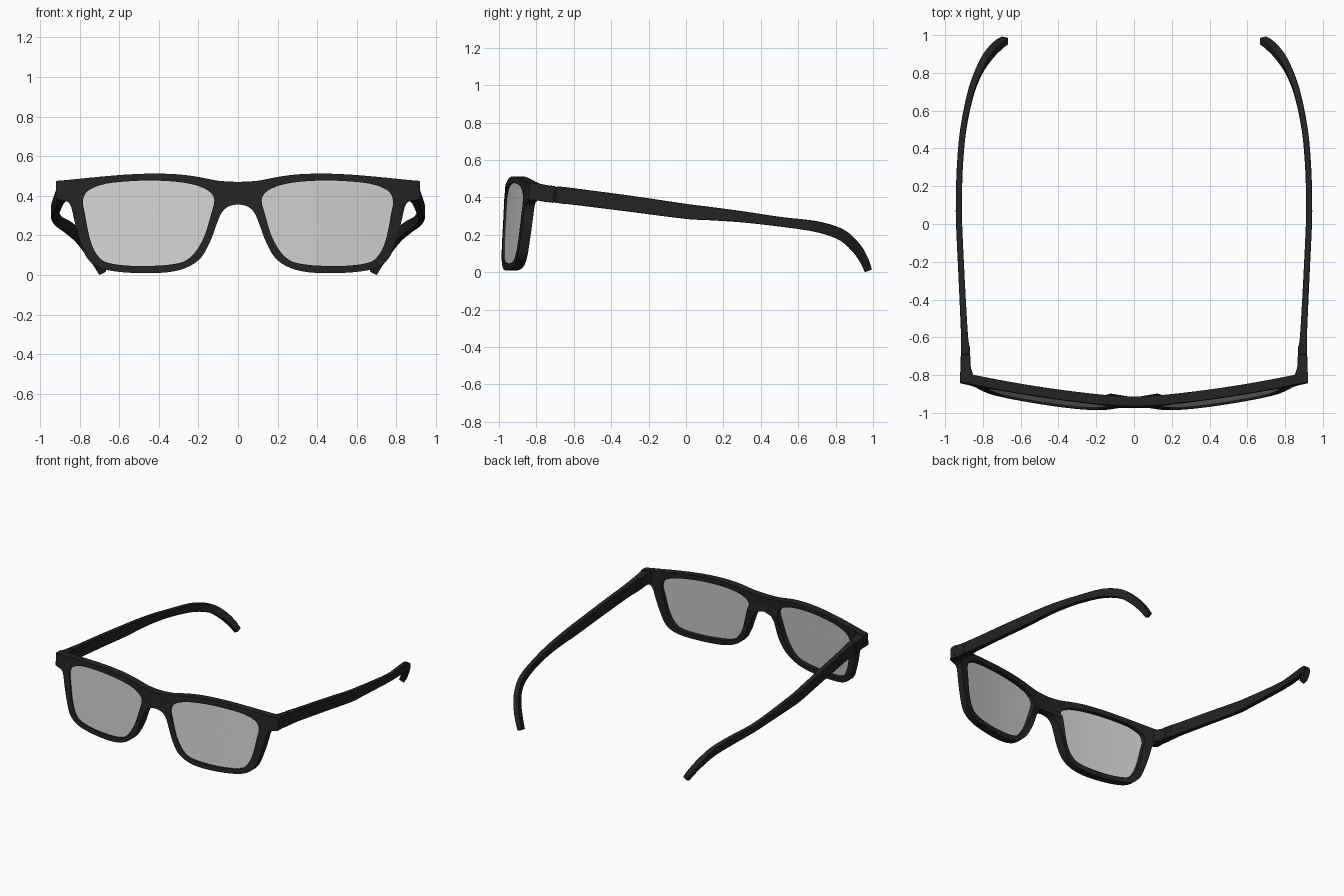
import bpy, bmesh, math
from mathutils import Vector

cube = bpy.data.objects.get("Cube")
if cube:
    bpy.data.objects.remove(cube)


def material(name, level, rough):
    mat = bpy.data.materials.new(name)
    mat.use_nodes = True
    colour = (level, level, level, 1)
    mat.diffuse_color = colour
    node = mat.node_tree.nodes["Principled BSDF"]
    node.inputs["Base Color"].default_value = colour
    node.inputs["Roughness"].default_value = rough
    return mat


BLACK = material("matte black", 0.017, 0.6)
GREY = material("lens grey", 0.62, 0.4)


def spline(points, steps, closed=False):
    """Smooth curve through the points; the last point is left out."""
    pts = [Vector(p) for p in points]
    n = len(pts)
    out = []
    for i in range(n if closed else n - 1):
        if closed:
            a, b, c, d = (pts[(i + k) % n] for k in (-1, 0, 1, 2))
        else:
            a, b, c, d = (pts[min(max(i + k, 0), n - 1)] for k in (-1, 0, 1, 2))
        for s in range(steps):
            t = s / steps
            out.append(b + (c - a) * (t / 2) + (a * 2 - b * 5 + c * 4 - d) * (t * t / 2)
                       + (b * 3 - a - c * 3 + d) * (t ** 3 / 2))
    return out


def finish(name, bm, mat, bevel=0):
    """Turn the left half into a mirrored, smooth object."""
    bmesh.ops.recalc_face_normals(bm, faces=bm.faces)
    for face in bm.faces:
        face.smooth = True
    mesh = bpy.data.meshes.new(name)
    bm.to_mesh(mesh)
    bm.free()
    mesh.materials.append(mat)
    obj = bpy.data.objects.new(name, mesh)
    bpy.context.collection.objects.link(obj)
    mirror = obj.modifiers.new("mirror", "MIRROR")
    mirror.use_clip = True
    if bevel:
        mod = obj.modifiers.new("round edges", "BEVEL")
        mod.width = bevel
        mod.segments = 3
        mod.limit_method = "ANGLE"
        mod.angle_limit = math.radians(40)
        mod.harden_normals = True
    return obj


# Wrap and tilt of the frame front
def front_y(x, z):
    return -0.963 + 0.125 * (abs(x) / 0.9) ** 1.6 - 0.04 * (0.5 - z) / 0.5


def back_y(x, z):
    pad = 0.02 * math.exp(-((x - 0.13) / 0.05) ** 2) if z < 0.36 else 0
    return front_y(x, z) + 0.052 + pad


# Outlines of half the frame front and of one lens opening
brow = [(0, .47), (.1, .476), (.2, .495), (.3, .508), (.42, .512), (.55, .508),
        (.7, .496), (.84, .482), (.92, .475)]
under = [(.92, .385), (.865, .372), (.843, .345), (.825, .27), (.8, .18), (.765, .09),
         (.71, .042), (.62, .018), (.47, .009), (.34, .016), (.25, .042), (.185, .09),
         (.14, .17), (.11, .25), (.085, .31), (.05, .345), (0, .357)]
opening = [(.12, .385), (.135, .31), (.177, .18), (.24, .09), (.32, .056), (.5, .045),
           (.65, .06), (.71, .1), (.747, .18), (.773, .31), (.783, .375), (.757, .425),
           (.67, .46), (.52, .475), (.37, .475), (.24, .46), (.157, .43)]
centre = Vector((.46, .28))

outer = spline(brow, 6)
outer += [Vector((.92, .475)).lerp(Vector((.92, .385)), k / 4) for k in range(4)]
outer += spline(under, 6)
outer += [Vector((0, .357)).lerp(Vector((0, .47)), k / 4) for k in range(4)]
hole = spline(opening, 8, closed=True)

polar = sorted((math.atan2(d.y, d.x), d.length) for d in (p - centre for p in hole))
polar = ([(polar[-1][0] - math.tau, polar[-1][1])] + polar
         + [(polar[0][0] + math.tau, polar[0][1])])


def on_hole(point):
    """Point of the lens opening in the same direction from its centre."""
    d = point - centre
    angle = math.atan2(d.y, d.x)
    for (a, r), (b, s) in zip(polar, polar[1:]):
        if a <= angle <= b:
            return centre + d.normalized() * (r + (s - r) * (angle - a) / max(b - a, 1e-9))


# Frame front: a ring around the opening, left open on the mirror plane
bm = bmesh.new()
rings = []
for p in outer:
    q = on_hole(p)
    rings.append([bm.verts.new((v.x, f(v.x, v.y), v.y))
                  for v, f in ((p, front_y), (q, front_y), (q, back_y), (p, back_y))])
for a, b in zip(rings, rings[1:] + rings[:1]):
    for k in range(4):
        if k == 3 and max(a[0].co.x, b[0].co.x) < 1e-4:
            continue
        j = (k + 1) % 4
        bm.faces.new((a[k], a[j], b[j], b[k]))
finish("frame_front", bm, BLACK, 0.013)

# Lenses: concentric rings that follow the wrap of the frame
bm = bmesh.new()


def lens_vert(p):
    return bm.verts.new((p.x, front_y(p.x, p.y) + 0.016, p.y))


rings = [[lens_vert(centre.lerp(p, s)) for p in hole] for s in (0.25, 0.5, 0.75, 1.01)]
hub = lens_vert(centre)
count = len(hole)
for i in range(count):
    j = (i + 1) % count
    bm.faces.new((hub, rings[0][i], rings[0][j]))
    for a, b in zip(rings, rings[1:]):
        bm.faces.new((a[i], b[i], b[j], a[j]))
lens = finish("lenses", bm, GREY)
thick = lens.modifiers.new("thickness", "SOLIDIFY")
thick.thickness = 0.012
thick.offset = 0
thick.use_rim = False


# Side arms: box sections swept along x, y, z with half width and half height
def arm(name, stations, steps, bevel):
    path = spline(stations, steps) + [Vector(stations[-1])]
    bm = bmesh.new()
    sections = []
    for i, s in enumerate(path):
        here = Vector(s[:3])
        ahead = Vector(path[min(i + 1, len(path) - 1)][:3])
        behind = Vector(path[max(i - 1, 0)][:3])
        tangent = (ahead - behind).normalized()
        side = Vector((1, 0, 0))
        side = (side - tangent * side.dot(tangent)).normalized()
        up = side.cross(tangent)
        sections.append([bm.verts.new(here + side * (u * s[3]) + up * (v * s[4]))
                         for u, v in ((-1, -1), (1, -1), (1, 1), (-1, 1))])
    for a, b in zip(sections, sections[1:]):
        for k in range(4):
            j = (k + 1) % 4
            bm.faces.new((a[k], a[j], b[j], b[k]))
    bm.faces.new(sections[0])
    bm.faces.new(sections[-1])
    finish(name, bm, BLACK, bevel)


arm("end_pieces", [(.88, -.825, .43, .038, .045), (.889, -.785, .427, .03, .045),
                   (.892, -.75, .421, .026, .045), (.892, -.703, .415, .026, .045)], 4, 0.005)
arm("hinges", [(.891, -.71, .415, .022, .041), (.891, -.65, .41, .022, .041)], 1, 0.003)
arm("temples", [(.892, -.695, .415, .025, .044), (.894, -.65, .41, .022, .045),
                (.898, -.58, .402, .018, .044), (.912, -.3, .366, .016, .043),
                (.926, 0, .325, .016, .04), (.927, .12, .314, .016, .036),
                (.922, .3, .296, .016, .03), (.904, .5, .27, .016, .026),
                (.862, .7, .243, .017, .029), (.81, .83, .2, .018, .03),
                (.76, .905, .135, .019, .028), (.715, .95, .068, .02, .024),
                (.683, .972, .014, .02, .02)], 6, 0.009)
